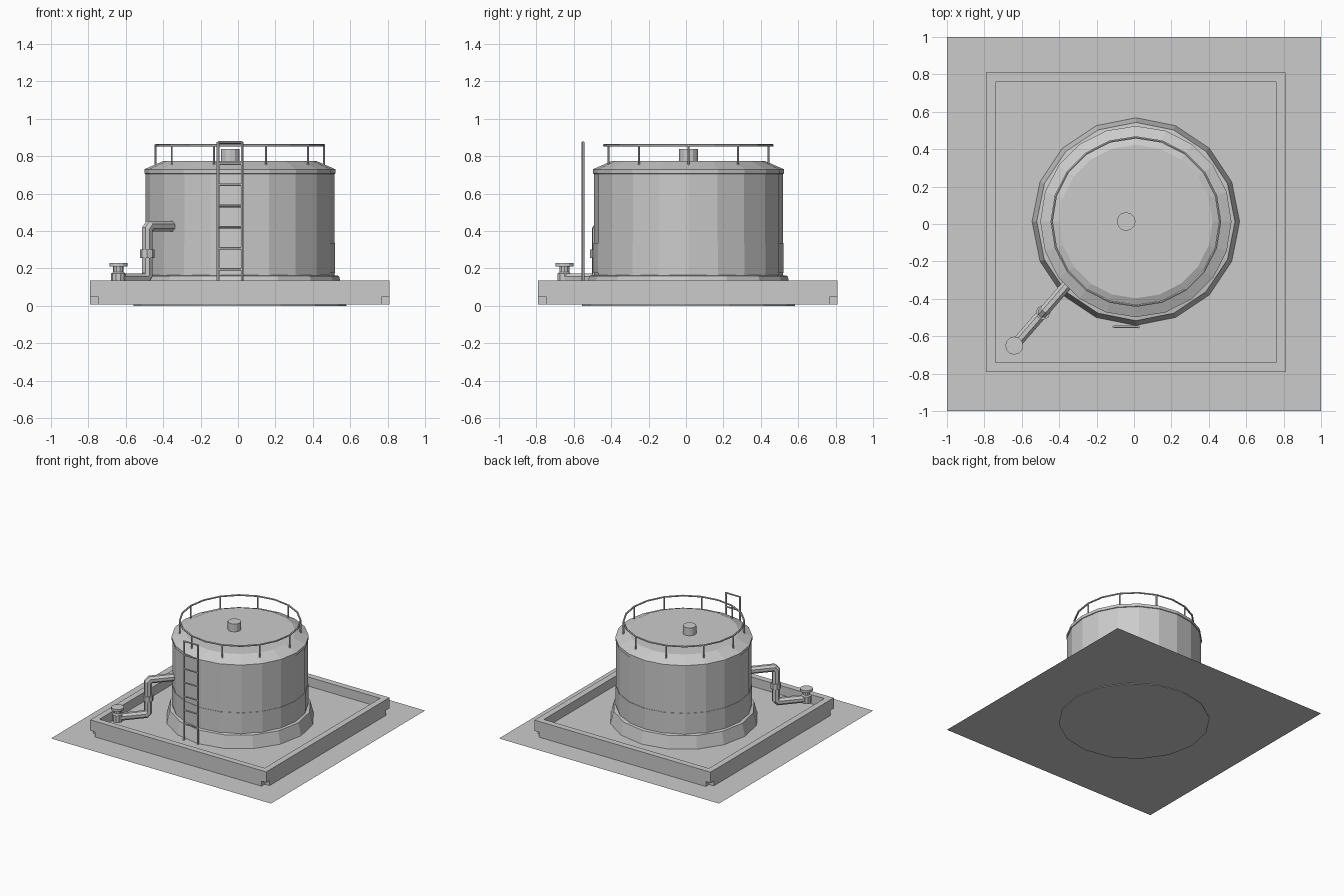
import bpy, bmesh
from math import sin, cos, pi
from mathutils import Vector

cube = bpy.data.objects.get("Cube")
if cube:
    bpy.data.objects.remove(cube)

grey = bpy.data.materials.new("concrete_grey")
grey.use_nodes = True
grey.diffuse_color = (0.6, 0.6, 0.6, 1)
grey.node_tree.nodes["Principled BSDF"].inputs["Base Color"].default_value = (0.6, 0.6, 0.6, 1)

CX, CY = 0.01, 0.013      # tank axis
FLOOR = 0.06              # floor inside the bund


def finish(name, bm):
    bmesh.ops.recalc_face_normals(bm, faces=bm.faces)
    mesh = bpy.data.meshes.new(name)
    bm.to_mesh(mesh)
    bm.free()
    mesh.materials.append(grey)
    obj = bpy.data.objects.new(name, mesh)
    bpy.context.collection.objects.link(obj)
    return obj


def add_box(bm, lo, hi):
    verts = bmesh.ops.create_cube(bm, size=1)["verts"]
    for v in verts:
        v.co = Vector([(l + h) / 2 + c * (h - l) for l, h, c in zip(lo, hi, v.co)])


def skin(bm, rings, closed=False):
    n = len(rings[0])
    pairs = list(zip(rings, rings[1:]))
    if closed:
        pairs.append((rings[-1], rings[0]))
    else:
        bm.faces.new(rings[0])
        bm.faces.new(rings[-1])
    for a, b in pairs:
        for i in range(n):
            j = (i + 1) % n
            bm.faces.new((a[i], a[j], b[j], b[i]))


def lathe(name, profile, n, x=CX, y=CY):
    bm = bmesh.new()
    rings = [[bm.verts.new((x + r * cos(2 * pi * i / n), y + r * sin(2 * pi * i / n), z))
              for i in range(n)] for r, z in profile]
    skin(bm, rings)
    return finish(name, bm)


def sweep(bm, path, r, n=6, closed=False):
    """Round tube along a path with mitred corners."""
    pts = [Vector(p) for p in path]
    count = len(pts)
    dirs = [(pts[(i + 1) % count] - pts[i]).normalized() for i in range(count)]
    d0 = dirs[0]
    side = d0.cross(Vector((0, 0, 1)))
    if side.length < 0.01:
        side = Vector((1, 0, 0))
    side.normalize()
    up = side.cross(d0)
    ring = [pts[0] + r * (side * cos(2 * pi * (k + 0.5) / n) + up * sin(2 * pi * (k + 0.5) / n))
            for k in range(n)]
    rings = []
    for i, p in enumerate(pts):
        d_in = dirs[i - 1] if i else d0
        d_out = dirs[i] if closed or i < count - 1 else d_in
        normal = d_out + (dirs[-1] if closed and i == 0 else d_in)
        ring = [v + d_in * ((p - v).dot(normal) / d_in.dot(normal)) for v in ring]
        rings.append([bm.verts.new(v) for v in ring])
    skin(bm, rings, closed)


# Ground sheet
bm = bmesh.new()
bmesh.ops.create_grid(bm, x_segments=1, y_segments=1, size=1)
for v in bm.verts:
    v.co.z = 0.006
finish("ground_sheet", bm)

# Bund: upper wall ring, and a base notched at its four corners
A, B, IN, NOTCH = -0.79, 0.81, 0.05, 0.043
bm = bmesh.new()
loops = []
for inset, z in ((0, 0.047), (0, 0.135), (IN, 0.135), (IN, 0.047)):
    a, b = A + inset, B - inset
    loops.append([bm.verts.new((x, y, z)) for x, y in ((a, a), (b, a), (b, b), (a, b))])
skin(bm, loops, closed=True)
finish("bund_wall", bm)

bm = bmesh.new()
add_box(bm, (A, A + NOTCH, 0.006), (B, B - NOTCH, 0.047))
add_box(bm, (A + NOTCH, A, 0.006), (B - NOTCH, B, 0.047))
finish("bund_base", bm)

bm = bmesh.new()
add_box(bm, (A + IN, A + IN, 0.01), (B - IN, B - IN, FLOOR))
finish("bund_floor", bm)

# Tank
lathe("tank_footing", [(0.57, 0), (0.53, 0.16), (0.5, 0.165)], 16)
lathe("tank_body", [(0.505, FLOOR), (0.505, 0.705), (0.511, 0.707), (0.511, 0.73),
                    (0.41, 0.774)], 20)
lathe("tank_band", [(0.508, 0.175), (0.508, 0.335)], 20)
lathe("roof_vent", [(0.05, 0.76), (0.05, 0.838)], 12, x=-0.042)

# Guard rail round the roof
R = 0.45
bm = bmesh.new()
ring = [(CX + R * cos(pi * i / 10), CY + R * sin(pi * i / 10)) for i in range(20)]
sweep(bm, [(x, y, 0.858) for x, y in ring], 0.007, closed=True)
for x, y in ring[::2]:
    sweep(bm, [(x, y, 0.745), (x, y, 0.858)], 0.006)
finish("roof_rail", bm)

# Ladder
LX, RX, LY = -0.107, 0.023, -0.55
bm = bmesh.new()
for x in (LX, RX):
    sweep(bm, [(x, LY, FLOOR), (x, LY, 0.875)], 0.008)
for i in range(7):
    z = 0.195 + i * 0.113
    sweep(bm, [(LX, LY, z), (RX, LY, z)], 0.007)
finish("ladder", bm)

# Outlet pipe with chamfered elbows
outer, bend, inner = Vector((-0.64, -0.65)), Vector((-0.486, -0.473)), Vector((-0.345, -0.311))
step = (inner - bend).normalized() * 0.018
low, high, cut = 0.145, 0.425, 0.018
bm = bmesh.new()
sweep(bm, [(*outer, low), (*(bend - step), low), (*bend, low + cut),
           (*bend, high - cut), (*(bend + step), high), (*inner, high)], 0.03, 8)
finish("outlet_pipe", bm)
lathe("pipe_coupling", [(0.039, 0.255), (0.039, 0.3)], 8, bend.x, bend.y)

# Valve at the pipe end
lathe("valve_body", [(0.038, 0.113), (0.038, 0.172), (0.028, 0.18), (0.028, 0.212)],
      10, outer.x, outer.y)
lathe("valve_wheel", [(0.048, 0.21), (0.048, 0.228)], 12, outer.x, outer.y)
